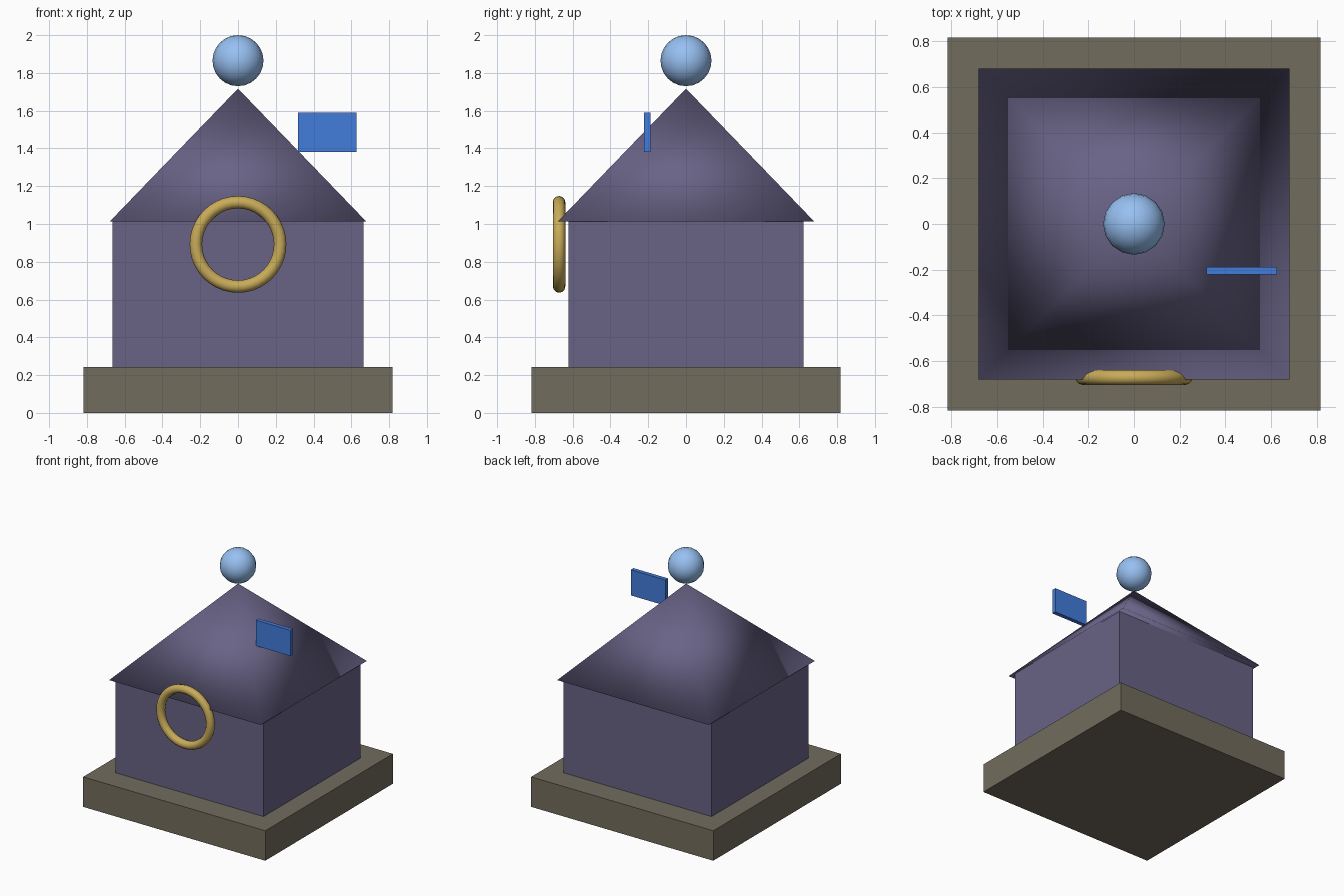
import bpy
from math import pi, sqrt

if "Cube" in bpy.data.objects:
    bpy.data.objects.remove(bpy.data.objects["Cube"])


def paint(obj, name, color):
    mat = bpy.data.materials.get(name) or bpy.data.materials.new(name)
    mat.diffuse_color = (*color, 1)
    mat.use_nodes = True
    mat.node_tree.nodes["Principled BSDF"].inputs["Base Color"].default_value = mat.diffuse_color
    obj.data.materials.append(mat)


def finish(name, mat, color, smooth=False):
    obj = bpy.context.object
    obj.name = name
    if smooth:
        bpy.ops.object.shade_smooth()
    paint(obj, mat, color)
    return obj


def box(name, x, y, z, mat, color):
    bpy.ops.mesh.primitive_cube_add(
        size=1, location=[(a + b) / 2 for a, b in (x, y, z)])
    bpy.context.object.scale = [b - a for a, b in (x, y, z)]
    bpy.ops.object.transform_apply(location=False, rotation=False, scale=True)
    return finish(name, mat, color)


STONE = (0.17, 0.15, 0.11)
PURPLE = (0.14, 0.125, 0.24)
GOLD = (0.58, 0.41, 0.10)
SKY = (0.31, 0.53, 0.89)
BLUE = (0.055, 0.20, 0.71)

# Plinth and walls
box("plinth", (-0.817, 0.817), (-0.817, 0.817), (0, 0.243), "stone", STONE)
box("walls", (-0.665, 0.665), (-0.622, 0.622), (0.243, 1.012), "purple", PURPLE)

# Four-sided smooth-shaded roof
bpy.ops.mesh.primitive_cone_add(vertices=4, radius1=0.68 * sqrt(2), radius2=0,
                                depth=0.705, location=(0, 0, 1.3645),
                                rotation=(0, 0, pi / 4))
finish("roof", "purple", PURPLE, True)

# Ball floating above the roof tip
bpy.ops.mesh.primitive_uv_sphere_add(segments=16, ring_count=12, radius=0.135,
                                     location=(0, 0, 1.865))
finish("finial_ball", "sky_blue", SKY, True)

# Ring on the front
bpy.ops.mesh.primitive_torus_add(major_radius=0.223, minor_radius=0.033,
                                 major_segments=40, minor_segments=12,
                                 location=(0, -0.672, 0.892),
                                 rotation=(pi / 2, 0, 0))
finish("front_ring", "gold", GOLD, True)

# Flag panel beside the roof
box("flag", (0.317, 0.627), (-0.222, -0.188), (1.382, 1.59), "blue", BLUE)
